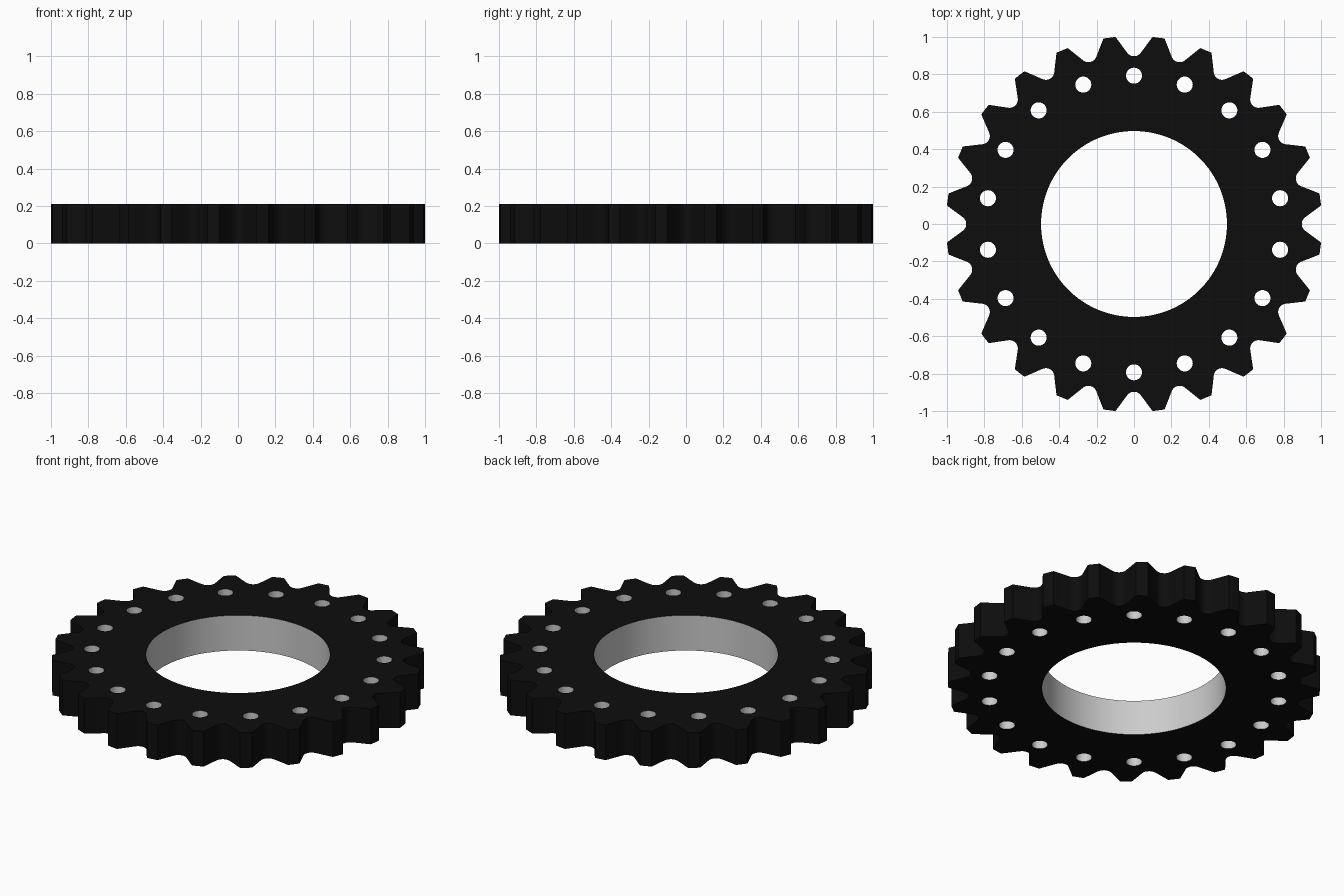
import bpy, bmesh
from math import sin, cos, pi, atan2, acos, hypot, radians

if "Cube" in bpy.data.objects:
    bpy.data.objects.remove(bpy.data.objects["Cube"])

TEETH, HOLES, HEIGHT = 24, 18, 0.21
TIP_R, TIP_HALF = 1.005, radians(1.85)
SEAT_C, SEAT_R = 0.942, 0.045      # rounded root between two teeth


def circle(cx, cy, r, n):
    return [(cx + r * cos(2 * pi * i / n), cy + r * sin(2 * pi * i / n)) for i in range(n)]


def tooth_outline():
    # One pitch: rounded root centred on +x, tangent flanks, flat tip
    a = pi / TEETH - TIP_HALF
    tx, ty = TIP_R * cos(a), TIP_R * sin(a)
    dx, dy = tx - SEAT_C, ty
    t = atan2(dy, dx) + acos(SEAT_R / hypot(dx, dy))   # tangent point angle
    n = 12
    pitch = [(tx, -ty)]
    for i in range(n + 1):
        b = -t - (2 * pi - 2 * t) * i / n
        pitch.append((SEAT_C + SEAT_R * cos(b), SEAT_R * sin(b)))
    pitch.append((tx, ty))
    pts = []
    for k in range(TEETH):
        c, s = cos(2 * pi * k / TEETH), sin(2 * pi * k / TEETH)
        pts += [(x * c - y * s, x * s + y * c) for x, y in pitch]
    return pts


# Flat profile: toothed rim, centre bore, ring of small holes
curve = bpy.data.curves.new("sprocket_ring", 'CURVE')
curve.dimensions = '2D'
curve.fill_mode = 'BOTH'
curve.extrude = HEIGHT / 2
loops = [tooth_outline(), circle(0, 0, 0.497, 128)]
for k in range(HOLES):
    a = pi / 2 + 2 * pi * k / HOLES
    loops.append(circle(0.793 * cos(a), 0.793 * sin(a), 0.043, 32))
for pts in loops:
    sp = curve.splines.new('POLY')
    sp.points.add(len(pts) - 1)
    for p, (x, y) in zip(sp.points, pts):
        p.co = (x, y, 0, 1)
    sp.use_cyclic_u = True

ring = bpy.data.objects.new("sprocket_ring", curve)
bpy.context.collection.objects.link(ring)
bpy.context.view_layer.objects.active = ring
ring.select_set(True)
bpy.ops.object.convert(target='MESH')
ring = bpy.context.object
mesh = ring.data

# Black body, plain grey walls inside the bore and holes
black = bpy.data.materials.new("black_finish")
black.diffuse_color = (0.004, 0.004, 0.004, 1)
black.use_nodes = True
black.node_tree.nodes["Principled BSDF"].inputs["Base Color"].default_value = black.diffuse_color
grey = bpy.data.materials.new("bare_metal")
grey.diffuse_color = (0.6, 0.6, 0.6, 1)
grey.use_nodes = True
grey.node_tree.nodes["Principled BSDF"].inputs["Base Color"].default_value = grey.diffuse_color
mesh.materials.clear()
mesh.materials.append(black)
mesh.materials.append(grey)

bm = bmesh.new()
bm.from_mesh(mesh)
bmesh.ops.remove_doubles(bm, verts=bm.verts, dist=1e-5)
bmesh.ops.translate(bm, verts=bm.verts, vec=(0, 0, HEIGHT / 2))
bmesh.ops.recalc_face_normals(bm, faces=bm.faces)
for f in bm.faces:
    wall = abs(f.normal.z) < 0.5
    f.material_index = int(wall and f.calc_center_median().xy.length < 0.86)
bm.to_mesh(mesh)
bm.free()
bpy.ops.object.shade_smooth_by_angle(angle=radians(25))
